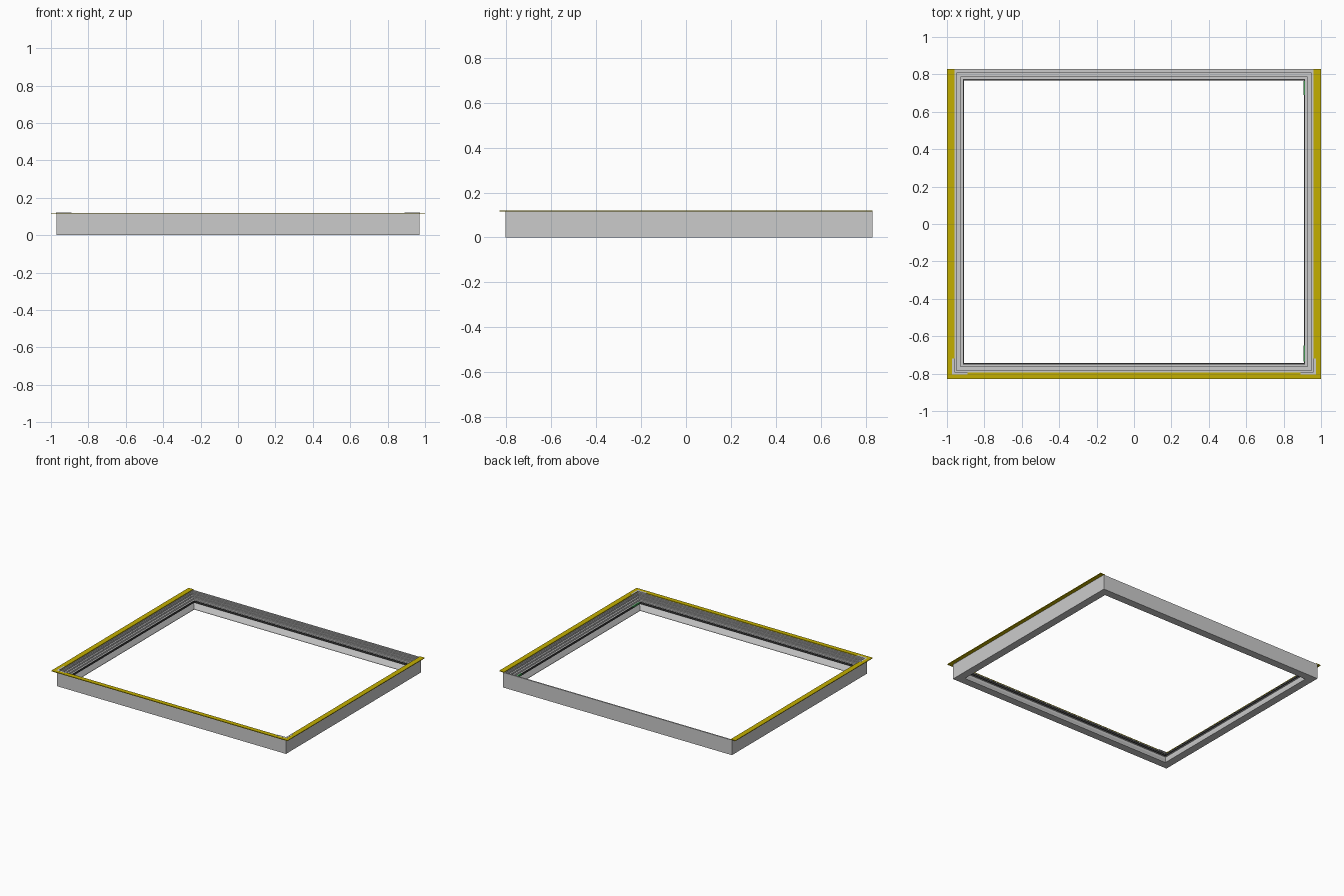
import bpy, bmesh

if "Cube" in bpy.data.objects:
    bpy.data.objects.remove(bpy.data.objects["Cube"])

# outer limits of the frame walls
X, Y0, Y1 = 0.97, -0.805, 0.83
TOP = 0.12


def material(name, rgb):
    m = bpy.data.materials.new(name)
    m.diffuse_color = (*rgb, 1)
    m.use_nodes = True
    m.node_tree.nodes["Principled BSDF"].inputs["Base Color"].default_value = m.diffuse_color
    return m


yellow = material("safety_yellow", (0.55, 0.43, 0.0))
black = material("dark_rubber", (0.05, 0.05, 0.05))
green = material("green", (0.05, 0.3, 0.08))


def finish(name, bm, mat=None):
    bmesh.ops.recalc_face_normals(bm, faces=bm.faces)
    me = bpy.data.meshes.new(name)
    bm.to_mesh(me)
    bm.free()
    ob = bpy.data.objects.new(name, me)
    bpy.context.collection.objects.link(ob)
    if mat:
        me.materials.append(mat)
    return ob


def ring(name, profile, mat=None):
    """Sweep a closed (inset, height) profile round the rectangle with mitred corners."""
    bm = bmesh.new()
    loops = []
    for sx, sy in ((-1, -1), (1, -1), (1, 1), (-1, 1)):
        y = Y0 if sy < 0 else Y1
        loops.append([bm.verts.new((sx * (X - d), y - sy * d, z)) for d, z in profile])
    n = len(profile)
    for i in range(4):
        a, b = loops[i], loops[(i + 1) % 4]
        for j in range(n):
            k = (j + 1) % n
            bm.faces.new((a[j], b[j], b[k], a[k]))
    return finish(name, bm, mat)


def prism(name, outline, z0, z1, mat=None):
    """Extrude a plan outline between two heights."""
    bm = bmesh.new()
    f = bm.faces.new([bm.verts.new((x, y, z0)) for x, y in outline])
    new = bmesh.ops.extrude_face_region(bm, geom=[f])["geom"]
    bmesh.ops.translate(bm, vec=(0, 0, z1 - z0),
                        verts=[v for v in new if isinstance(v, bmesh.types.BMVert)])
    return finish(name, bm, mat)


# stepped frame section with a sloping foot
ring("frame", [(0, 0), (0.06, 0), (0.06, 0.008), (0.043, 0.04), (0.043, 0.078),
               (0.03, 0.078), (0.03, 0.09), (0.018, 0.09), (0.018, 0.104),
               (0.01, 0.104), (0.01, 0.115), (0, 0.115)])

# inner ledge with its dark edge strip
ring("inner_ledge", [(0.042, 0.056), (0.055, 0.056), (0.055, 0.066), (0.042, 0.066)])
ring("edge_strip", [(0.055, 0.054), (0.062, 0.054), (0.062, 0.068), (0.055, 0.068)], black)

# thin ribs along the inner wall
for i, (d, z) in enumerate(((0.03, 0.083), (0.018, 0.096), (0.01, 0.109))):
    ring(f"wall_rib_{i + 1}", [(d - 0.001, z), (d + 0.004, z),
                               (d + 0.004, z + 0.003), (d - 0.001, z + 0.003)])

# yellow flange on the left, front and right, open at the back
xi, yi = X - 0.01, Y0 + 0.01
prism("warning_flange", [(-1, Y1), (-1, -0.83), (1, -0.83), (1, Y1),
                         (xi, Y1), (xi, yi), (-xi, yi), (-xi, Y1)],
      0.115, TOP, yellow)

# grey angle plates at the two front corners, green end clips on the right
for side, s in (("left", -1), ("right", 1)):
    prism(f"corner_plate_{side}",
          [(s * x, y) for x, y in ((0.973, -0.805), (0.89, -0.805), (0.89, -0.79),
                                   (0.96, -0.79), (0.96, -0.72), (0.973, -0.72))],
          0.114, TOP + 0.0005)
for side, a, b in (("front", -0.735, -0.65), ("back", 0.69, 0.765)):
    prism(f"end_clip_{side}", [(0.905, a), (0.915, a), (0.915, b), (0.905, b)],
          0.06, 0.07, green)
